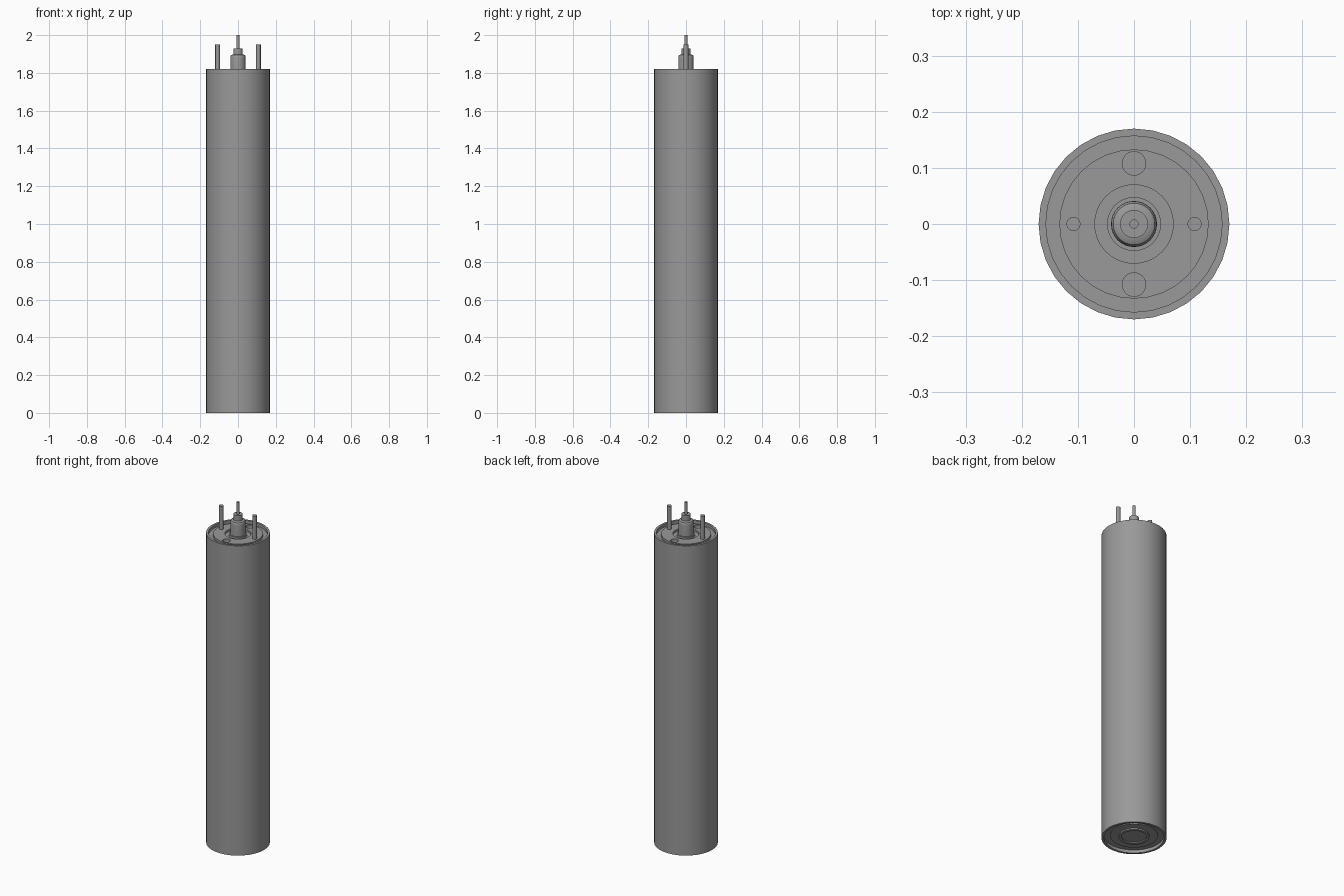
import bpy, bmesh, math

if "Cube" in bpy.data.objects:
    bpy.data.objects.remove(bpy.data.objects["Cube"])

# Dark grey metal shared by every part
metal = bpy.data.materials.new("dark_metal")
metal.diffuse_color = (0.32, 0.32, 0.32, 1)
metal.use_nodes = True
metal.node_tree.nodes["Principled BSDF"].inputs["Base Color"].default_value = metal.diffuse_color

def finish(obj, angle=35):
    bpy.ops.object.select_all(action='DESELECT')
    obj.select_set(True)
    bpy.context.view_layer.objects.active = obj
    bpy.ops.object.shade_smooth_by_angle(angle=math.radians(angle))

def lathe(name, profile, sides=32, x=0, y=0, smooth=True):
    """Revolve (radius, z) points, listed bottom axis to top axis, around z."""
    bm = bmesh.new()
    rings = []
    for r, z in profile:
        if r == 0:
            rings.append([bm.verts.new((0, 0, z))] * sides)
        else:
            rings.append([bm.verts.new((r * math.cos(2 * math.pi * i / sides),
                                        r * math.sin(2 * math.pi * i / sides), z))
                          for i in range(sides)])
    for a, b in zip(rings, rings[1:]):
        for i in range(sides):
            j = (i + 1) % sides
            bm.faces.new(list(dict.fromkeys((a[i], a[j], b[j], b[i]))))
    bmesh.ops.recalc_face_normals(bm, faces=bm.faces)
    mesh = bpy.data.meshes.new(name)
    bm.to_mesh(mesh)
    bm.free()
    mesh.materials.append(metal)
    obj = bpy.data.objects.new(name, mesh)
    bpy.context.collection.objects.link(obj)
    obj.location = (x, y, 0)
    if smooth:
        finish(obj)
    return obj

TOP, CAP = 1.82, 1.814

# Outer can with recessed, stepped end faces
can = lathe("motor_can", [
    (0, 0.012), (0.065, 0.012), (0.065, 0.006), (0.08, 0.006), (0.08, 0.014),
    (0.125, 0.014), (0.125, 0.018), (0.157, 0.018), (0.157, 0), (0.17, 0),
    (0.17, TOP), (0.157, TOP), (0.157, CAP - 0.012), (0.133, CAP - 0.012),
    (0.133, CAP), (0.07, CAP), (0.07, CAP - 0.012), (0.048, CAP - 0.012),
    (0.048, CAP), (0, CAP)])

# Two blind vent holes in the top cap
for i, y in enumerate((-0.108, 0.108)):
    cutter = lathe(f"vent_cutter_{i}", [(0, CAP - 0.02), (0.021, CAP - 0.02),
                   (0.021, CAP + 0.03), (0, CAP + 0.03)], 24, y=y, smooth=False)
    cutter.hide_render = True
    cutter.hide_viewport = True
    mod = can.modifiers.new("vent", 'BOOLEAN')
    mod.object = cutter
    mod.operation = 'DIFFERENCE'
    mod.solver = 'EXACT'

# Bearing boss with rounded shoulder and collar
lathe("bearing_boss", [
    (0, CAP - 0.005), (0.041, CAP - 0.005), (0.041, 1.88), (0.04, 1.888),
    (0.037, 1.894), (0.031, 1.897), (0.025, 1.898), (0.025, 1.93), (0, 1.93)])

# Output shaft
lathe("shaft", [(0, 1.92), (0.008, 1.92), (0.008, 2.0), (0, 2.0)])

# Terminal pins
for side, x in (("left", -0.108), ("right", 0.108)):
    lathe(f"terminal_pin_{side}", [(0, CAP - 0.005), (0.0125, CAP - 0.005),
          (0.0125, 1.95), (0, 1.95)], x=x)
